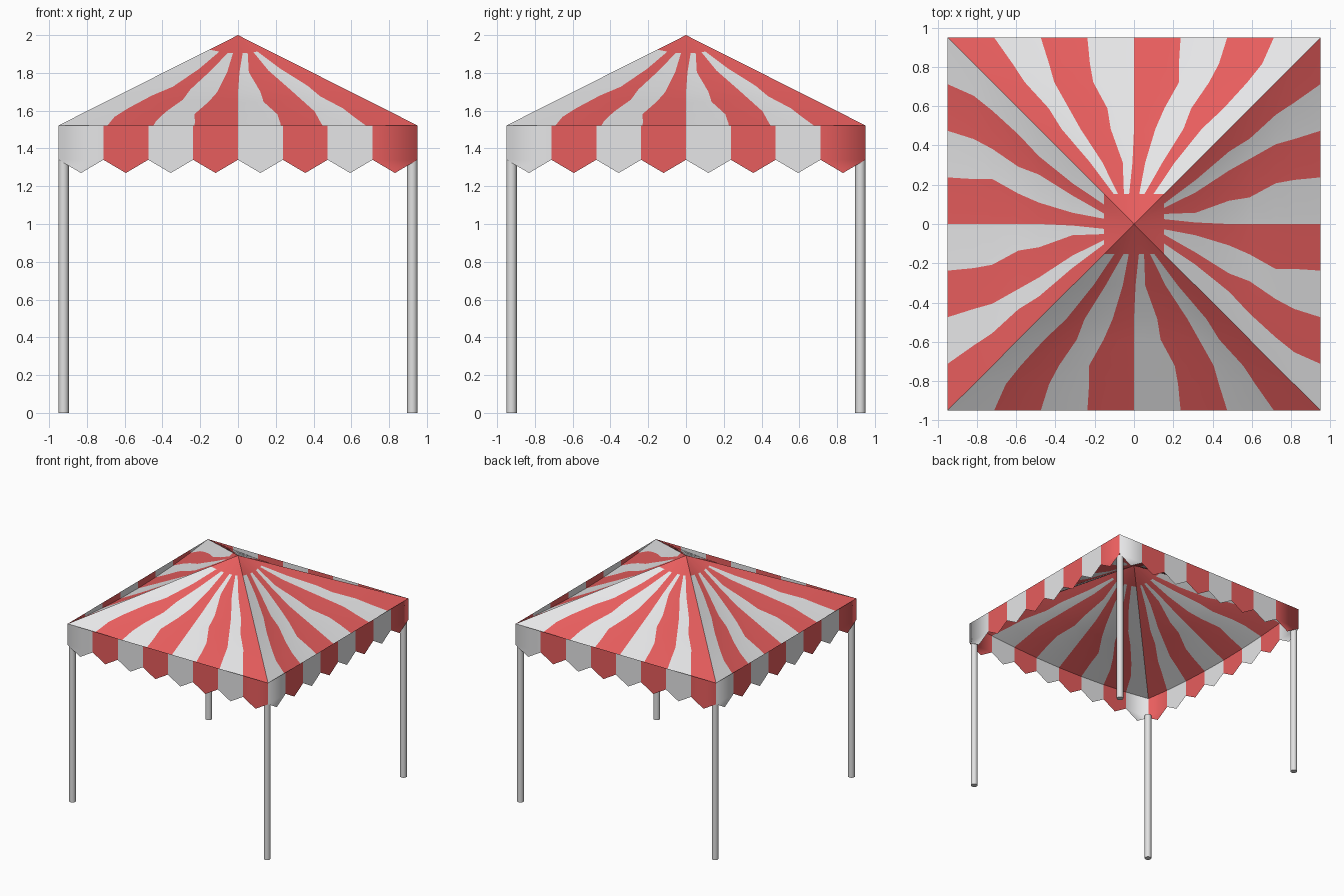
import bpy, bmesh, math
from mathutils import Matrix, Vector

if "Cube" in bpy.data.objects:
    bpy.data.objects.remove(bpy.data.objects["Cube"])

HALF, EAVE, APEX = 0.95, 1.522, 2.0
VALLEY, TIP, SAG = 1.34, 1.27, 0.06


def material(name, rgb):
    m = bpy.data.materials.new(name)
    m.diffuse_color = (*rgb, 1)
    m.use_nodes = True
    m.node_tree.nodes["Principled BSDF"].inputs["Base Color"].default_value = m.diffuse_color
    return m


white = material("white canvas", (0.79, 0.79, 0.80))
red = material("red canvas", (0.80, 0.11, 0.11))
metal = material("light grey pole", (0.75, 0.75, 0.75))


def finish(bm, name, mats, angle):
    bmesh.ops.remove_doubles(bm, verts=bm.verts, dist=0.0005)
    me = bpy.data.meshes.new(name)
    bm.to_mesh(me)
    bm.free()
    for m in mats:
        me.materials.append(m)
    ob = bpy.data.objects.new(name, me)
    bpy.context.collection.objects.link(ob)
    bpy.ops.object.select_all(action='DESELECT')
    ob.select_set(True)
    bpy.context.view_layer.objects.active = ob
    bpy.ops.object.shade_smooth_by_angle(angle=math.radians(angle))


def face(bm, pts, mat, rot):
    f = bm.faces.new([bm.verts.new(rot @ Vector(p)) for p in pts])
    f.material_index = mat


SIDES = [Matrix.Rotation(i * math.pi / 2, 3, 'Z') for i in range(4)]

# Roof stripes: (distance from apex, stripe borders in stripe widths)
ROWS = [
    (1.00, [-4, -3.00, -2.00, -1.00, 0.00, 1.00, 2.00, 3.00, 4]),
    (0.86, [-4, -3.20, -2.12, -1.12, 0.00, 1.10, 2.12, 3.03, 4]),
    (0.76, [-4, -3.20, -2.12, -1.27, 0.00, 1.15, 2.25, 3.08, 4]),
    (0.62, [-4, -3.10, -1.98, -1.05, 0.00, 0.92, 2.25, 2.95, 4]),
    (0.51, [-4, -2.85, -2.08, -0.90, 0.00, 0.98, 2.25, 3.05, 4]),
    (0.33, [-4, -2.65, -1.85, -0.73, 0.10, 0.73, 2.05, 2.85, 4]),
    (0.16, [-4, -2.60, -1.40, -0.70, 0.65, 1.35, 2.15, 2.70, 4]),
]


def roof_point(row, k):
    # canvas hangs slack between the straight corner ridges
    t, borders = row
    u = borders[k] / 4
    sag = SAG * (1 - u * u) * min(1, 2 * t)
    return (u * t * HALF, -t * HALF, APEX - t * (APEX - EAVE) - sag)


bm = bmesh.new()
for rot in SIDES:
    for lo, hi in zip(ROWS, ROWS[1:]):
        for k in range(8):
            face(bm, [roof_point(lo, k), roof_point(lo, k + 1),
                      roof_point(hi, k + 1), roof_point(hi, k)], k % 2, rot)
    # red cap around the peak
    for k in range(8):
        face(bm, [roof_point(ROWS[-1], k), roof_point(ROWS[-1], k + 1),
                  (0, 0, APEX)], 1, rot)
finish(bm, "canopy_roof", [white, red], 30)

# Valance: eight striped pointed flaps on each side
bm = bmesh.new()
w = HALF / 4
for rot in SIDES:
    for k in range(8):
        x = -HALF + k * w
        face(bm, [(x, -HALF, EAVE), (x, -HALF, VALLEY), (x + w / 2, -HALF, TIP),
                  (x + w, -HALF, VALLEY), (x + w, -HALF, EAVE)], k % 2, rot)
finish(bm, "scalloped_valance", [white, red], 180)

# Four corner poles
R, TOP = 0.027, 1.34
for sx, xn in ((-1, "left"), (1, "right")):
    for sy, yn in ((-1, "front"), (1, "back")):
        c = HALF - R
        bpy.ops.mesh.primitive_cylinder_add(vertices=16, radius=R, depth=TOP,
                                            location=(sx * c, sy * c, TOP / 2))
        pole = bpy.context.object
        pole.name = f"{yn}_{xn}_pole"
        pole.data.materials.append(metal)
        bpy.ops.object.shade_smooth_by_angle()
